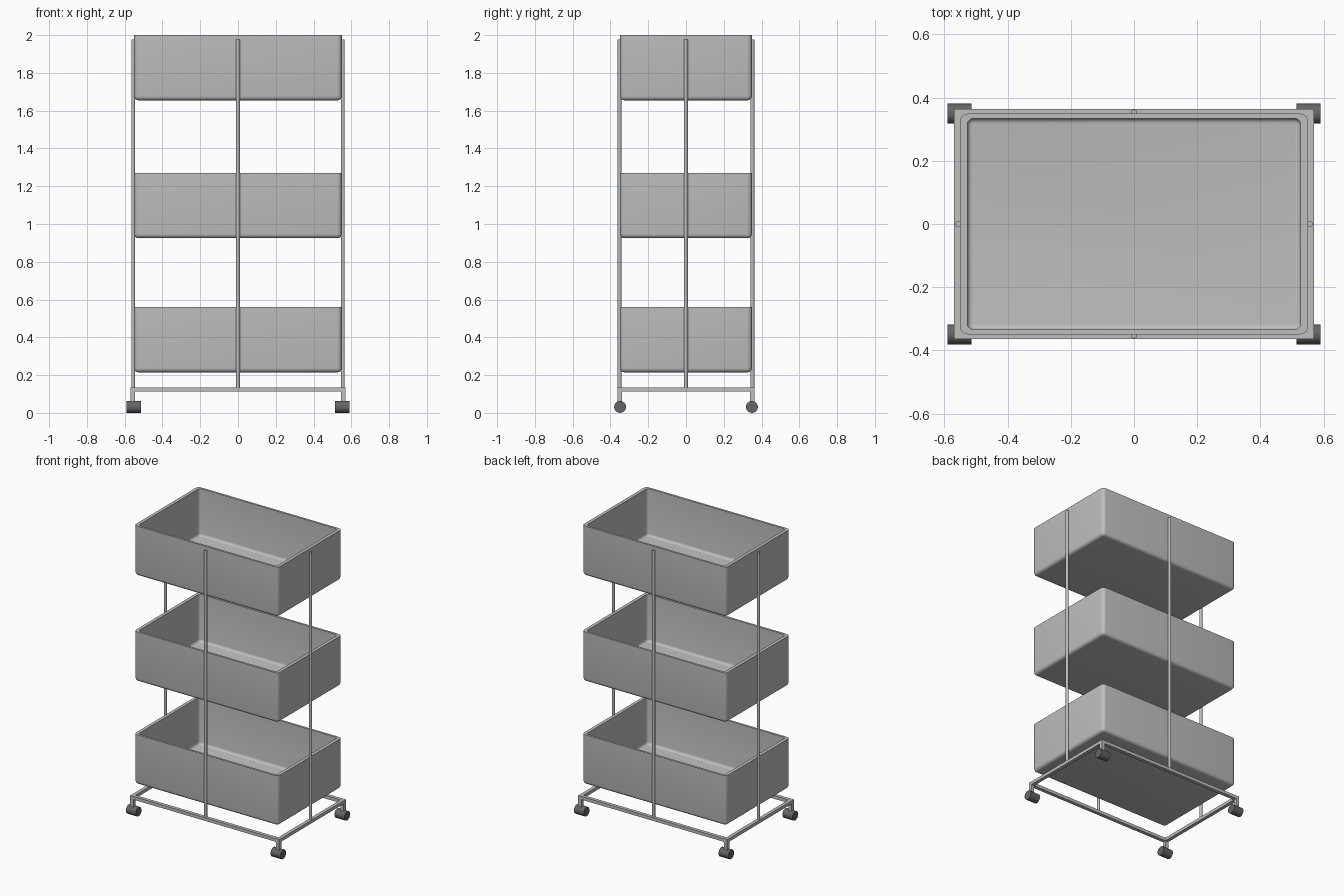
import bpy, bmesh, math
from mathutils import Vector

cube = bpy.data.objects.get("Cube")
if cube:
    bpy.data.objects.remove(cube, do_unlink=True)


def material(name, v):
    m = bpy.data.materials.new(name)
    m.use_nodes = True
    m.diffuse_color = (v, v, v, 1)
    m.node_tree.nodes["Principled BSDF"].inputs["Base Color"].default_value = (v, v, v, 1)
    return m


light_grey = material("light grey", 0.52)
dark_grey = material("dark grey", 0.13)


def finish(name, bm, mat, smooth=True):
    bmesh.ops.recalc_face_normals(bm, faces=bm.faces)
    mesh = bpy.data.meshes.new(name)
    bm.to_mesh(mesh)
    bm.free()
    mesh.materials.append(mat)
    ob = bpy.data.objects.new(name, mesh)
    bpy.context.collection.objects.link(ob)
    if smooth:
        bpy.ops.object.select_all(action='DESELECT')
        ob.select_set(True)
        bpy.context.view_layer.objects.active = ob
        bpy.ops.object.shade_smooth_by_angle(angle=math.radians(35))
    return ob


def rounded_ring(bm, hx, hy, r, z, steps=5):
    """Loop of vertices around a rectangle with rounded corners."""
    ring = []
    for k, (sx, sy) in enumerate([(1, 1), (-1, 1), (-1, -1), (1, -1)]):
        for i in range(steps + 1):
            a = (k + i / steps) * math.pi / 2
            ring.append(bm.verts.new((sx * (hx - r) + r * math.cos(a),
                                      sy * (hy - r) + r * math.sin(a), z)))
    return ring


def tray(name, z0, height=0.345):
    bm = bmesh.new()
    hx, hy, r, fillet = 0.55, 0.349, 0.025, 0.022
    rings = []
    # outer shell: rounded bottom edge, then straight wall
    for i in range(5):
        a = i / 4 * math.pi / 2
        inset = fillet * (1 - math.sin(a))
        rings.append(rounded_ring(bm, hx - inset, hy - inset, r - inset,
                                  z0 + fillet * (1 - math.cos(a))))
    rings.append(rounded_ring(bm, hx, hy, r, z0 + height))
    # inner shell: straight wall down to a rounded floor edge
    ix, iy, ir, bend = 0.527, 0.334, 0.02, 0.016
    rings.append(rounded_ring(bm, ix, iy, ir, z0 + height))
    for i in range(5):
        a = i / 4 * math.pi / 2
        inset = bend * (1 - math.cos(a))
        rings.append(rounded_ring(bm, ix - inset, iy - inset, ir - inset,
                                  z0 + 0.02 + bend * (1 - math.sin(a))))
    for a, b in zip(rings, rings[1:]):
        for i in range(len(a)):
            j = (i + 1) % len(a)
            bm.faces.new((a[i], a[j], b[j], b[i]))
    bm.faces.new(rings[0])
    bm.faces.new(rings[-1])
    finish(name, bm, light_grey)


def box(name, lo, hi):
    bm = bmesh.new()
    bmesh.ops.create_cube(bm, size=1)
    lo, hi = Vector(lo), Vector(hi)
    for v in bm.verts:
        v.co = (lo + hi) / 2 + v.co * (hi - lo)
    finish(name, bm, light_grey, False)


def cylinder(name, centre, radius, length, mat, along_x=False):
    bm = bmesh.new()
    bmesh.ops.create_cone(bm, cap_ends=True, segments=24, radius1=radius,
                          radius2=radius, depth=length)
    for v in bm.verts:
        if along_x:
            v.co = (v.co.z, v.co.y, -v.co.x)
        v.co += Vector(centre)
    finish(name, bm, mat)


# Three trays
for name, z in (("lower_tray", 0.215), ("middle_tray", 0.925), ("upper_tray", 1.655)):
    tray(name, z)

# Base frame of square bars
FX, FY, BAR, ZB, ZT = 0.569, 0.363, 0.024, 0.112, 0.134
for side, s in (("front", -1), ("back", 1)):
    y = sorted((s * FY, s * (FY - BAR)))
    box(side + "_base_bar", (-FX, y[0], ZB), (FX, y[1], ZT))
for side, s in (("right", -1), ("left", 1)):
    x = sorted((s * FX, s * (FX - BAR)))
    box(side + "_base_bar", (x[0], BAR - FY, ZB), (x[1], FY - BAR, ZT))

# Legs and wheels at the corners
for xname, sx in (("right", -1), ("left", 1)):
    for yname, sy in (("front", -1), ("back", 1)):
        x = sorted((sx * FX, sx * (FX - BAR)))
        y = sorted((sy * FY, sy * (FY - BAR)))
        tag = yname + "_" + xname
        box(tag + "_leg", (x[0], y[0], 0.045), (x[1], y[1], ZB))
        cylinder(tag + "_wheel", (sx * 0.552, sy * 0.349, 0.0315), 0.0315, 0.075,
                 dark_grey, True)

# Upright rods at the middle of each side
Z_ROD = 1.976
for name, x, y in (("front", 0, -0.352), ("back", 0, 0.352),
                   ("right", -0.555, 0), ("left", 0.555, 0)):
    cylinder(name + "_rod", (x, y, (ZB + Z_ROD) / 2), 0.0098, Z_ROD - ZB, light_grey)
